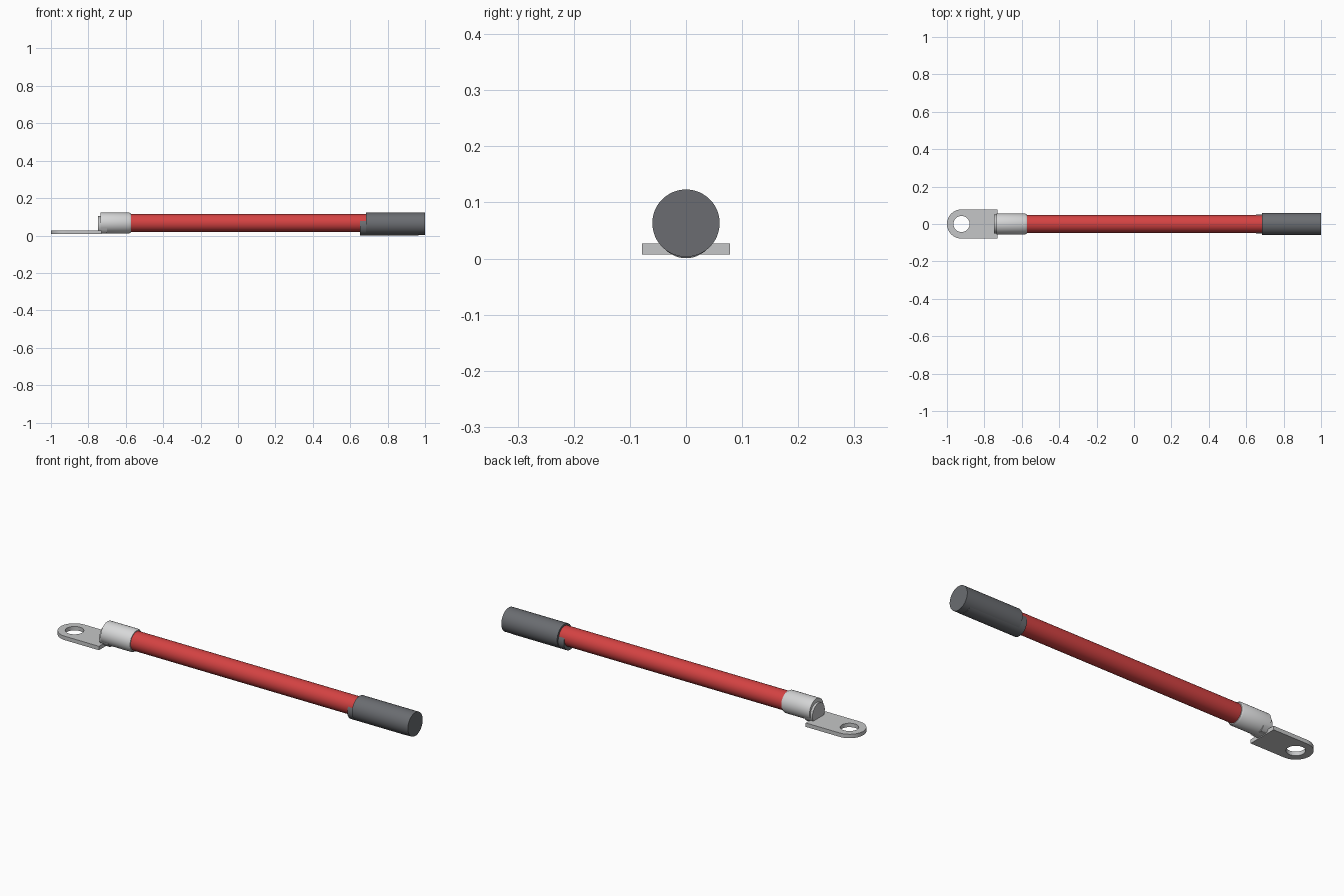
import bpy, bmesh, math

if "Cube" in bpy.data.objects:
    bpy.data.objects.remove(bpy.data.objects["Cube"])


def material(name, rgb):
    m = bpy.data.materials.new(name)
    m.diffuse_color = (*rgb, 1)
    m.use_nodes = True
    m.node_tree.nodes["Principled BSDF"].inputs["Base Color"].default_value = m.diffuse_color
    return m


RED = material("red insulation", (0.66, 0.055, 0.055))
GREY = material("dark grey rubber", (0.145, 0.152, 0.165))
PLATE = material("lug metal", (0.56, 0.565, 0.57))
BARREL = material("barrel metal", (0.68, 0.685, 0.69))


def finish(name, bm, mat):
    bmesh.ops.recalc_face_normals(bm, faces=bm.faces)
    me = bpy.data.meshes.new(name)
    bm.to_mesh(me)
    bm.free()
    me.materials.append(mat)
    ob = bpy.data.objects.new(name, me)
    bpy.context.collection.objects.link(ob)
    bpy.ops.object.select_all(action='DESELECT')
    ob.select_set(True)
    bpy.context.view_layer.objects.active = ob
    bpy.ops.object.shade_smooth_by_angle(angle=math.radians(30))
    return ob


def lathe_x(name, profile, z, mat, floor=None, n=48):
    """Capped round part along x from (x, radius) pairs, optionally cut flat at floor."""
    bm = bmesh.new()
    rings = []
    for x, r in profile:
        rings.append([bm.verts.new((x, r * math.cos(2 * math.pi * i / n),
                                    z + r * math.sin(2 * math.pi * i / n))) for i in range(n)])
    for a, b in zip(rings, rings[1:]):
        for i in range(n):
            j = (i + 1) % n
            bm.faces.new((a[i], a[j], b[j], b[i]))
    bm.faces.new(rings[0])
    bm.faces.new(rings[-1])
    if floor is not None:
        geom = bm.verts[:] + bm.edges[:] + bm.faces[:]
        bmesh.ops.bisect_plane(bm, geom=geom, plane_co=(0, 0, floor),
                               plane_no=(0, 0, 1), clear_inner=True)
        bmesh.ops.holes_fill(bm, edges=[e for e in bm.edges if e.is_boundary])
    return finish(name, bm, mat)


# Cable and its end boot, with the inner sleeve sitting slightly lower
lathe_x("cable", [(-0.60, 0.047), (0.72, 0.047)], 0.067, RED)
lathe_x("boot", [(0.685, 0.06), (1.0, 0.06)], 0.063, GREY)
lathe_x("boot_sleeve", [(0.653, 0.052), (0.965, 0.052)], 0.0525, GREY)

# Crimp barrel with chamfered mouth, and the solid neck behind the plate
lathe_x("crimp_barrel", [(-0.736, 0.056), (-0.582, 0.056), (-0.573, 0.051)], 0.067, BARREL)
lathe_x("lug_neck", [(-0.748, 0.05), (-0.70, 0.05)], 0.053, PLATE, floor=0.012)

# Lug plate: rounded end with a bolt hole, built as matched outer and hole loops
Z0, Z1, HALF, CX, HOLE, BACK, N = 0.007, 0.027, 0.078, -0.922, 0.043, -0.73, 64
bm = bmesh.new()
loops = []
corner = math.atan2(HALF, BACK - CX)
angles = sorted([2 * math.pi * i / N for i in range(N)] + [corner, 2 * math.pi - corner])
for z in (Z0, Z1):
    outer, inner = [], []
    for a in angles:
        c, s = math.cos(a), math.sin(a)
        if c < 1e-6:
            d = HALF
        else:
            d = min((BACK - CX) / c, HALF / max(abs(s), 1e-6))
        outer.append(bm.verts.new((CX + d * c, d * s, z)))
        inner.append(bm.verts.new((CX + HOLE * c, HOLE * s, z)))
    loops.append((outer, inner))
(ob_, ib), (ot, it) = loops
for i in range(len(angles)):
    j = (i + 1) % len(angles)
    for a, b in ((ob_, ib), (ot, it), (ob_, ot), (ib, it)):
        bm.faces.new((a[i], a[j], b[j], b[i]))
finish("lug_plate", bm, PLATE)
